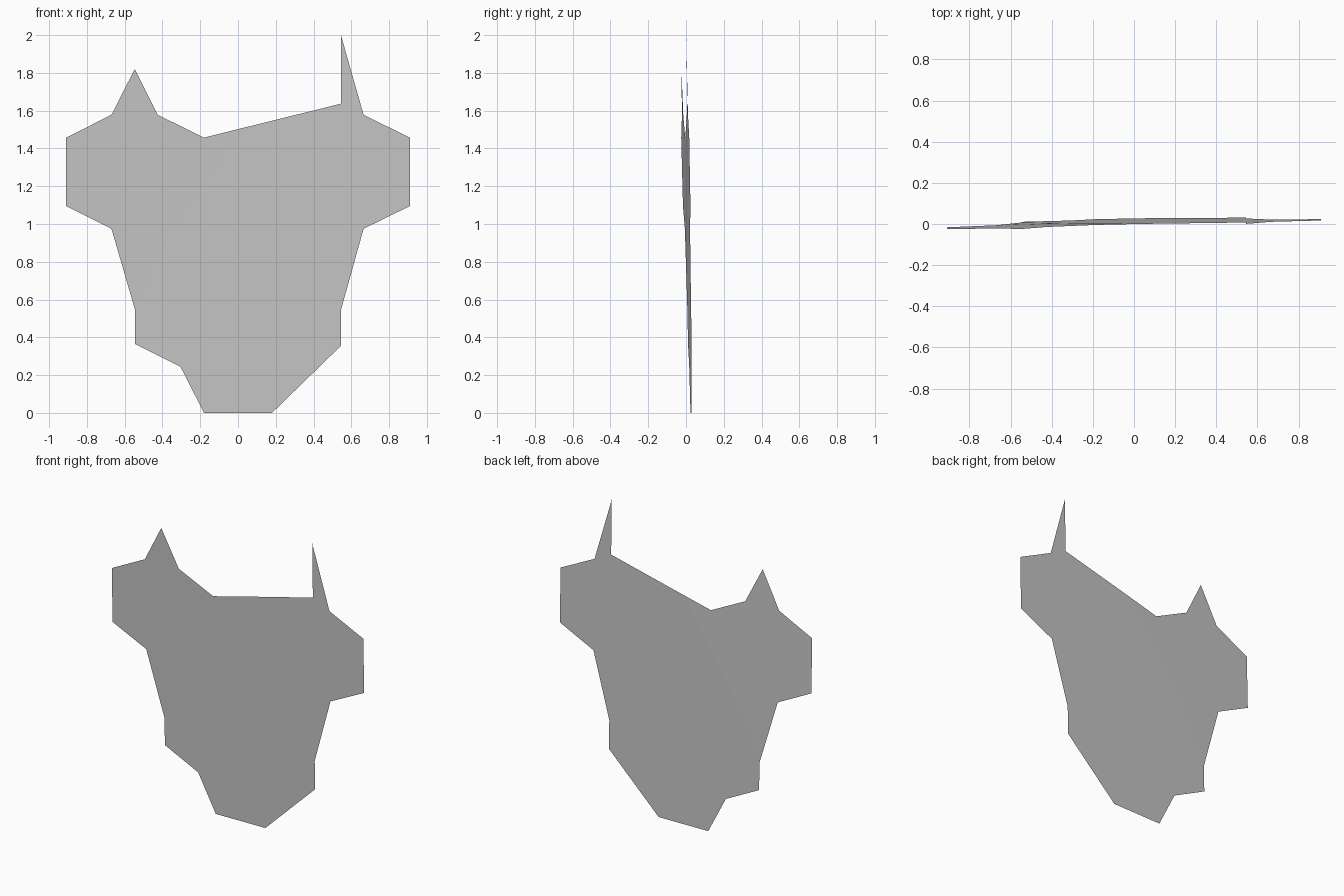
import bpy
import bmesh

cube = bpy.data.objects.get("Cube")
if cube:
    bpy.data.objects.remove(cube, do_unlink=True)

# One plain grey material
grey = bpy.data.materials.new("light_grey")
grey.use_nodes = True
colour = (0.57, 0.57, 0.57, 1.0)
grey.diffuse_color = colour
bsdf = next(n for n in grey.node_tree.nodes if n.type == "BSDF_PRINCIPLED")
bsdf.inputs["Base Color"].default_value = colour


def depth(x, z):
    """Slightly tilted sheet, bent forward beyond the shoulder crease."""
    beyond = max(0.0, -0.816 * (x - 0.04) + 0.579 * (z - 1.51))
    if z < 0.97:
        beyond = 0.0
    return 0.027 + 0.018 * x - 0.018 * z - 0.013 * beyond


# Body outline (x, z), counter-clockwise seen from the front
body = [(-0.18, 0), (0.18, 0), (0.545, 0.355), (0.545, 0.545),
        (0.665, 0.975), (0.91, 1.095), (0.91, 1.457), (0.665, 1.578),
        (0.545, 2.0), (0.545, 1.637), (0.04, 1.512),
        (-0.35, 0.96), (-0.67, 0.975), (-0.545, 0.545),
        (-0.545, 0.365), (-0.305, 0.245)]

# Folded right shoulder with its pointed tip, joined along the crease
shoulder = [(0.04, 1.512), (-0.18, 1.457), (-0.425, 1.578), (-0.547, 1.82),
            (-0.67, 1.578), (-0.91, 1.457), (-0.91, 1.095),
            (-0.67, 0.975), (-0.35, 0.96)]

bm = bmesh.new()
verts = {}
for p in body + shoulder:
    if p not in verts:
        verts[p] = bm.verts.new((p[0], depth(*p), p[1]))
for outline in (body, shoulder):
    bm.faces.new([verts[p] for p in outline])
bmesh.ops.triangulate(bm, faces=bm.faces[:], ngon_method="BEAUTY")

mesh = bpy.data.meshes.new("folded_sheet")
bm.to_mesh(mesh)
bm.free()
mesh.materials.append(grey)
sheet = bpy.data.objects.new("folded_sheet", mesh)
bpy.context.collection.objects.link(sheet)
